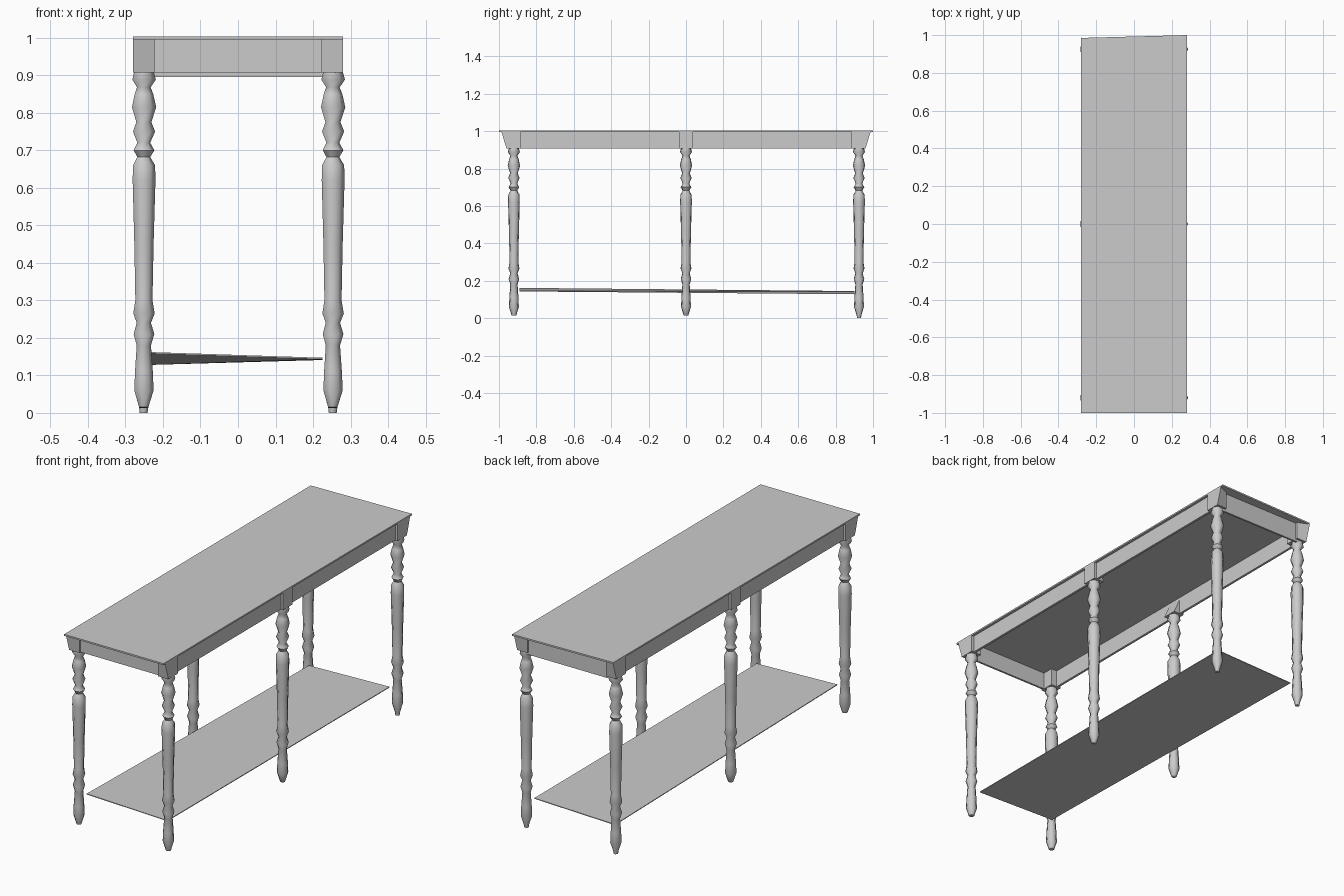
import bpy, bmesh
from math import cos, sin, tau

cube = bpy.data.objects.get("Cube")
if cube:
    bpy.data.objects.remove(cube, do_unlink=True)

grey = bpy.data.materials.new("plain grey")
grey.use_nodes = True
colour = (0.6, 0.6, 0.6, 1)
grey.diffuse_color = colour
grey.node_tree.nodes["Principled BSDF"].inputs["Base Color"].default_value = colour


def make(name, verts, faces):
    mesh = bpy.data.meshes.new(name)
    mesh.from_pydata(verts, [], faces)
    bm = bmesh.new()
    bm.from_mesh(mesh)
    bmesh.ops.recalc_face_normals(bm, faces=bm.faces)
    bm.to_mesh(mesh)
    bm.free()
    mesh.materials.append(grey)
    obj = bpy.data.objects.new(name, mesh)
    bpy.context.collection.objects.link(obj)
    return obj


def hexahedron(name, bottom, top):
    """Join two four-sided loops into a closed solid."""
    sides = [(i, (i + 1) % 4, (i + 1) % 4 + 4, i + 4) for i in range(4)]
    return make(name, bottom + top, [(3, 2, 1, 0), (4, 5, 6, 7)] + sides)


def rect(x0, x1, y0, y1, z):
    return [(x0, y0, z), (x1, y0, z), (x1, y1, z), (x0, y1, z)]


def box(name, x0, x1, y0, y1, z0, z1):
    return hexahedron(name, rect(x0, x1, y0, y1, z0), rect(x0, x1, y0, y1, z1))


# Thin table top with one slightly clipped back corner
outline = [(-0.28, -1), (0.28, -1), (0.28, 1), (-0.28, 0.985)]
hexahedron("table_top", [(x, y, 0.995) for x, y in outline],
           [(x, y, 1.003) for x, y in outline])

# Lower shelf, a thin slightly warped board
shelf = [(-0.23, -0.89, 0.16), (0.225, -0.89, 0.145),
         (0.225, 0.9, 0.143), (-0.23, 0.9, 0.13)]
hexahedron("lower_shelf", [(x, y, z - 0.002) for x, y, z in shelf],
           [(x, y, z + 0.002) for x, y, z in shelf])

# Aprons under the top; the back one hangs a little lower
box("front_apron", -0.24, 0.24, -0.95, -0.94, 0.908, 0.997)
box("back_apron", -0.24, 0.24, 0.94, 0.95, 0.895, 0.997)
for side, s in (("right", -1), ("left", 1)):
    x0, x1 = sorted((s * 0.255, s * 0.267))
    box(side + "_apron", x0, x1, -0.93, 0.93, 0.908, 0.997)

# Turned leg profile: height, radius
profile = [(0, 0.011), (0.015, 0.013), (0.06, 0.027), (0.11, 0.025),
           (0.18, 0.02), (0.21, 0.029), (0.24, 0.02), (0.265, 0.03),
           (0.3, 0.024), (0.45, 0.027), (0.62, 0.032), (0.66, 0.031),
           (0.682, 0.018), (0.7, 0.029), (0.72, 0.018), (0.75, 0.031),
           (0.775, 0.021), (0.815, 0.034), (0.85, 0.026), (0.868, 0.019),
           (0.888, 0.033), (0.915, 0.026)]
SIDES = 7


def leg(name, cx, cy, foot):
    verts = []
    for z, r in profile:
        z = max(z, foot * (1 + z))
        for k in range(SIDES):
            a = tau * k / SIDES
            verts.append((cx + r * cos(a), cy + r * sin(a), z))
    n = len(verts)
    faces = [tuple(range(SIDES)), tuple(range(n - SIDES, n))]
    for j in range(0, n - SIDES, SIDES):
        for k in range(SIDES):
            m = (k + 1) % SIDES
            faces.append((j + k, j + m, j + m + SIDES, j + k + SIDES))
    obj = make(name, verts, faces)
    bpy.ops.object.select_all(action="DESELECT")
    obj.select_set(True)
    bpy.context.view_layer.objects.active = obj
    bpy.ops.object.shade_smooth_by_angle(angle=0.9)


# Legs with their blocks: flared at the corners, wedged in the middle
for side, s in (("right", -1), ("left", 1)):
    for place, e, cy, foot in (("front", -1, -0.92, 0.015),
                               ("middle", 0, 0, 0.013), ("back", 1, 0.925, 0)):
        leg(f"{place}_{side}_leg", s * 0.252, cy, foot)
        name = f"{place}_{side}_block"
        inner, outer = s * 0.222, s * 0.28
        if e:
            bottom = rect(inner, outer, e * 0.885, e * 0.96, 0.908)
            top = rect(inner, outer, e * 0.885, e * 0.96, 0.997)
            top[2] = (outer, e * 0.987, 0.997)
        else:
            bottom = rect(inner, outer, -0.037, 0.037, 0.908)
            top = rect(s * 0.262, outer, -0.037, 0.037, 0.997)
        hexahedron(name, bottom, top)
